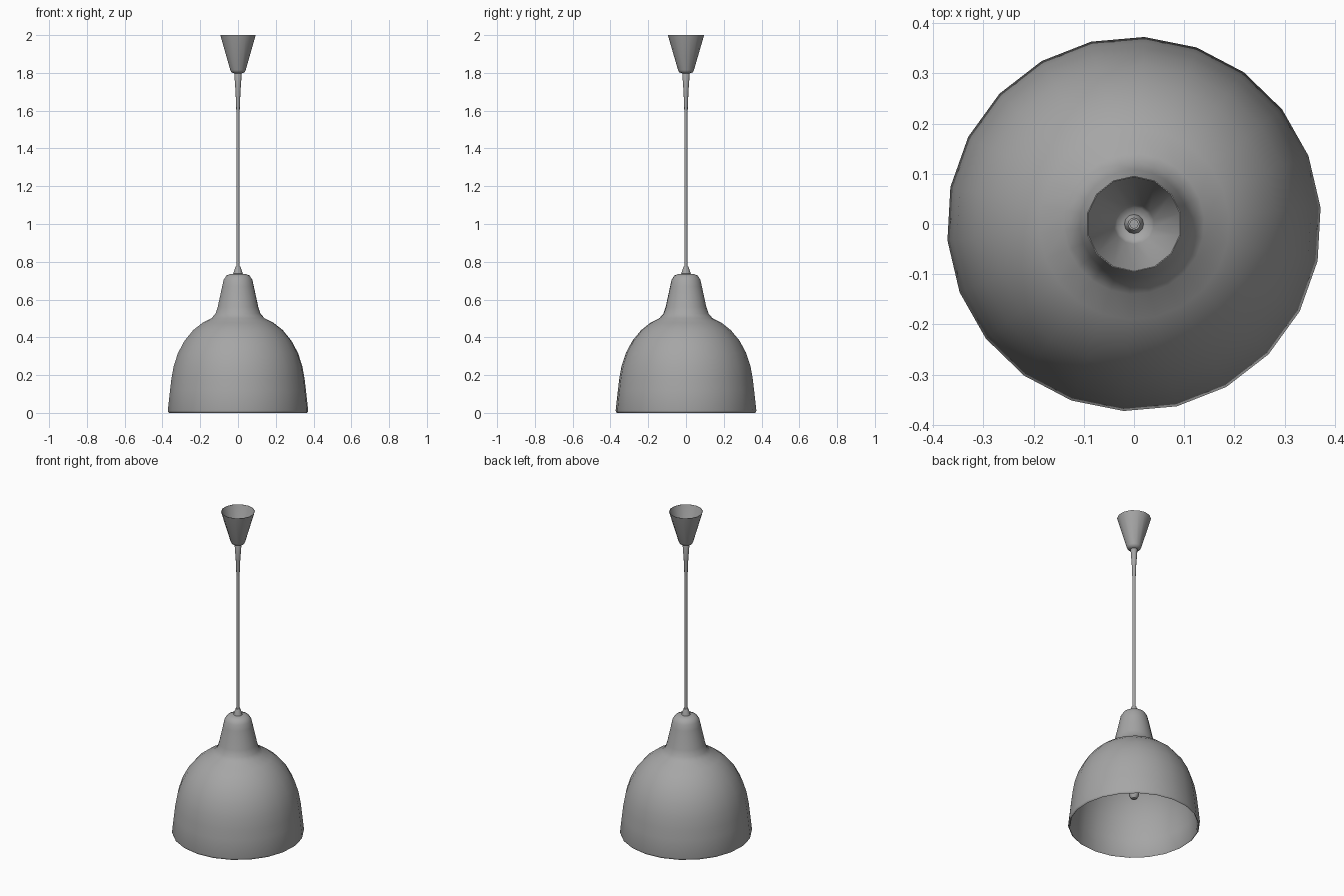
import bpy, bmesh, math

if "Cube" in bpy.data.objects:
    bpy.data.objects.remove(bpy.data.objects["Cube"])

grey = bpy.data.materials.new("dark_grey")
grey.diffuse_color = (0.38, 0.38, 0.38, 1)
grey.use_nodes = True
grey.node_tree.nodes["Principled BSDF"].inputs["Base Color"].default_value = grey.diffuse_color


def lathe(name, profile, sides, offset=0.0, angle=40):
    """Revolve (radius, z) points around z; radius 0 makes a pole."""
    bm = bmesh.new()
    rings = []
    for r, z in profile:
        if r == 0:
            rings.append([bm.verts.new((0, 0, z))] * sides)
        else:
            rings.append([bm.verts.new((r * math.cos(offset + math.tau * i / sides),
                                        r * math.sin(offset + math.tau * i / sides), z))
                          for i in range(sides)])
    for a, b in zip(rings, rings[1:]):
        for i in range(sides):
            j = (i + 1) % sides
            bm.faces.new(dict.fromkeys((a[i], a[j], b[j], b[i])))
    bmesh.ops.recalc_face_normals(bm, faces=bm.faces)
    mesh = bpy.data.meshes.new(name)
    bm.to_mesh(mesh)
    bm.free()
    mesh.materials.append(grey)
    obj = bpy.data.objects.new(name, mesh)
    bpy.context.collection.objects.link(obj)
    bpy.ops.object.select_all(action='DESELECT')
    obj.select_set(True)
    bpy.context.view_layer.objects.active = obj
    bpy.ops.object.shade_smooth_by_angle(angle=math.radians(angle))
    return obj


# Bell-shaped shade: outer skin, rolled lip, inner skin
outer = [(0, 0.738), (0.04, 0.736), (0.062, 0.727), (0.076, 0.705), (0.084, 0.67),
         (0.108, 0.56), (0.12, 0.525), (0.14, 0.502), (0.19, 0.476), (0.238, 0.438),
         (0.284, 0.382), (0.319, 0.317), (0.342, 0.247), (0.354, 0.18), (0.361, 0.12), (0.373, 0.012)]
inner = [(max(r - 0.01, 0), z - 0.01) for r, z in outer[1:-1]][::-1]
lathe("shade", outer + [(0.371, 0.004), (0.366, 0.0), (0.36, 0.008)] + inner + [(0, 0.728)],
      22, math.radians(5))

# Grommet where the cord enters the shade
lathe("shade_grommet", [(0.026, 0.73), (0.023, 0.745), (0.015, 0.768), (0.013, 0.774), (0, 0.775)], 12)

# Cord
lathe("cord", [(0.009, 0.75), (0.009, 1.82), (0, 1.82)], 10)

# Tapered strain relief below the ceiling cup
lathe("cord_sleeve", [(0.009, 1.6), (0.013, 1.7), (0.02, 1.80), (0.012, 1.815), (0, 1.815)], 12)

# Ceiling cup, open at the top
lathe("ceiling_cup", [(0.096, 2.0), (0.042, 1.815), (0.036, 1.803), (0.018, 1.797), (0.008, 1.797),
                      (0.008, 1.801), (0.018, 1.801), (0.034, 1.807), (0.04, 1.818), (0.094, 2.0), (0.096, 2.0)],
      14, math.radians(90), 60)

# Lamp socket and slim bulb inside the shade
lathe("socket", [(0, 0.73), (0.04, 0.73), (0.04, 0.48), (0.034, 0.47), (0, 0.47)], 16)
lathe("bulb", [(0.026, 0.48), (0.028, 0.42), (0.036, 0.34), (0.036, 0.28), (0.032, 0.22),
               (0.026, 0.19), (0.015, 0.174), (0, 0.17)], 16)
